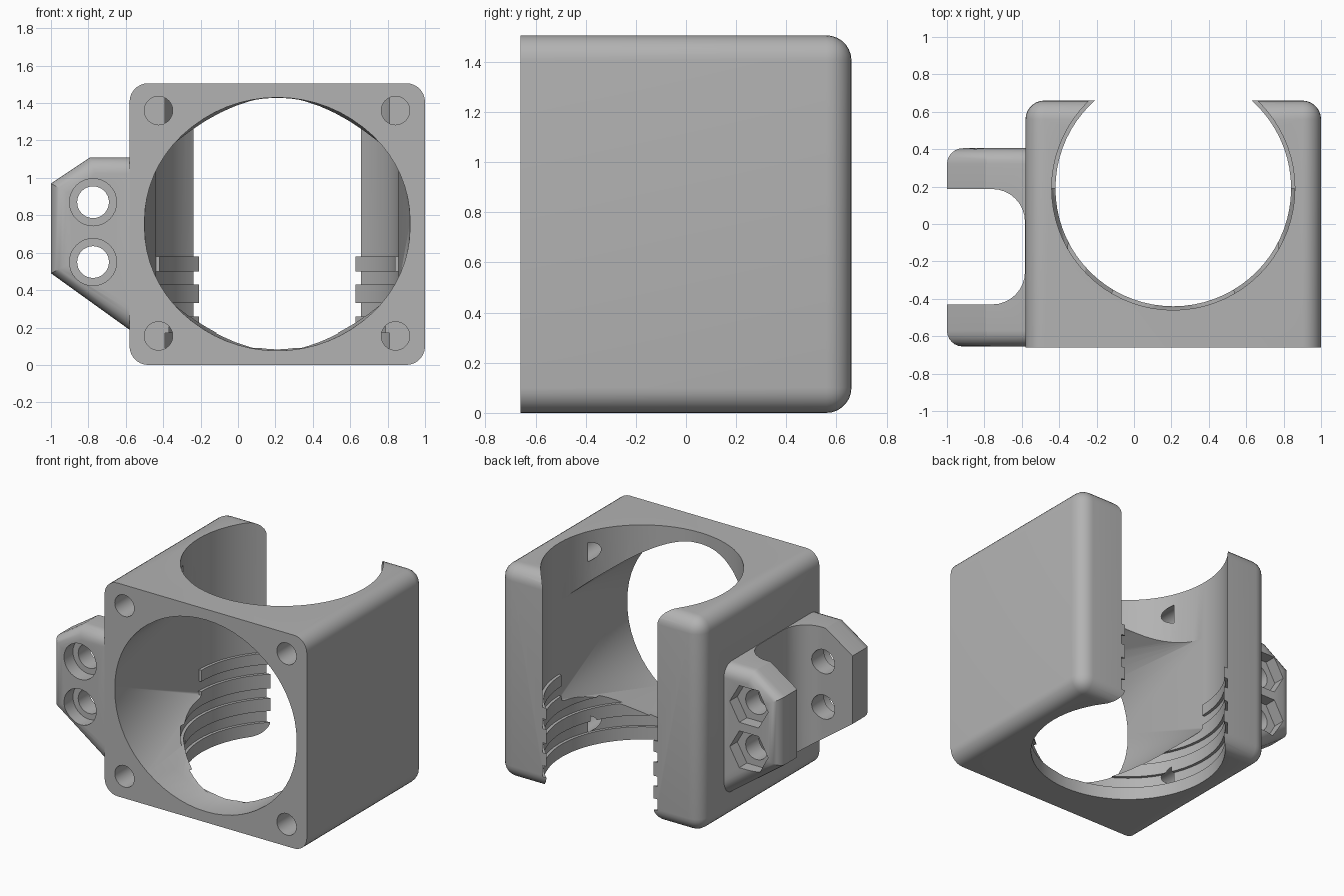
import bpy, bmesh
from math import sin, cos, tau
from mathutils import Vector

cube = bpy.data.objects.get("Cube")
if cube:
    bpy.data.objects.remove(cube, do_unlink=True)

grey = bpy.data.materials.new("plain grey")
grey.use_nodes = True
grey.diffuse_color = (0.45, 0.45, 0.45, 1)
grey.node_tree.nodes["Principled BSDF"].inputs["Base Color"].default_value = (0.45, 0.45, 0.45, 1)

MID_X, MID_Z, BORE_Y = 0.21, 0.753, 0.19
FRONT, BACK = -0.66, 0.66


def finish(bm, name):
    bmesh.ops.recalc_face_normals(bm, faces=bm.faces)
    me = bpy.data.meshes.new(name)
    bm.to_mesh(me)
    bm.free()
    me.materials.append(grey)
    ob = bpy.data.objects.new(name, me)
    bpy.context.collection.objects.link(ob)
    return ob


def loft(name, rings):
    """Closed solid through rings of equal length."""
    bm = bmesh.new()
    loops = [[bm.verts.new(p) for p in ring] for ring in rings]
    n = len(loops[0])
    for a, b in zip(loops, loops[1:]):
        for i in range(n):
            j = (i + 1) % n
            bm.faces.new((a[i], a[j], b[j], b[i]))
    bm.faces.new(loops[0])
    bm.faces.new(loops[-1])
    return finish(bm, name)


def ellipse_y(x, z, rx, rz, y, n):
    return [(x + rx * cos(tau * i / n), y, z + rz * sin(tau * i / n)) for i in range(n)]


def drill(name, x, z, r, y0, y1, n=32):
    return loft(name, [ellipse_y(x, z, r, r, y, n) for y in (y0, y1)])


def combine(target, tool, operation="DIFFERENCE"):
    mod = target.modifiers.new("cut", "BOOLEAN")
    mod.operation, mod.object, mod.solver = operation, tool, "EXACT"
    bpy.context.view_layer.objects.active = target
    bpy.ops.object.modifier_apply(modifier=mod.name)
    bpy.data.objects.remove(tool, do_unlink=True)


# Housing block: every edge rounded except those around the flat front
bm = bmesh.new()
bmesh.ops.create_cube(bm, size=1)
for v in bm.verts:
    v.co = Vector((MID_X, 0, MID_Z)) + v.co * Vector((1.58, 1.32, 1.506))
edges = [e for e in bm.edges if max(v.co.y for v in e.verts) > 0]
bmesh.ops.bevel(bm, geom=edges, offset=0.1, segments=7, profile=0.5, affect="EDGES")
housing = finish(bm, "clamp_housing")

# Side lug block: tapered outline with rounded outer rim
outline = [(-0.52, 1.11), (-0.79, 1.11), (-1.0, 0.97), (-1.0, 0.49), (-0.52, 0.145)]
bm = bmesh.new()
near = [bm.verts.new((x, -0.655, z)) for x, z in outline]
far = [bm.verts.new((x, 0.405, z)) for x, z in outline]
bm.faces.new(near)
bm.faces.new(far)
for i in range(5):
    j = (i + 1) % 5
    bm.faces.new((near[i], near[j], far[j], far[i]))
rim = [e for e in bm.edges
       if abs(e.verts[0].co.y - e.verts[1].co.y) < 0.01
       and min(v.co.x for v in e.verts) < -0.6]
bmesh.ops.bevel(bm, geom=rim, offset=0.085, segments=6, profile=0.5, affect="EDGES")
lugs = finish(bm, "side_lugs")

# Slot between the lugs, with filleted inner corners
R, IN_X, Y0, Y1 = 0.175, -0.583, -0.43, 0.187
slot = [(-1.2, Y0), (-1.2, Y1)]
for cy, start in ((Y1 - R, 0.25), (Y0 + R, 0)):
    for i in range(9):
        a = tau * (start - 0.25 * i / 8)
        slot.append((IN_X - R + R * cos(a), cy + R * sin(a)))
combine(lugs, loft("slot", [[(x, y, z) for x, y in slot] for z in (-0.2, 1.4)]))

# Bolt holes with round counterbores in front and hexagonal nut pockets behind
for z in (0.55, 0.87):
    combine(lugs, drill("bolt", -0.775, z, 0.085, -1, 1))
    combine(lugs, drill("counterbore", -0.775, z, 0.126, -1, -0.555))
    combine(lugs, drill("nut", -0.775, z, 0.15, 0.32, 1, n=6))
combine(housing, lugs, "UNION")

# Vertical bore: ribbed in its lower part
WIDE, RIB = 0.65, 0.63
profile = [(-0.1, RIB)]
for low, high in ((0.09, 0.17), (0.26, 0.33), (0.43, 0.5)):
    profile += [(low, RIB), (low, WIDE), (high, WIDE), (high, RIB)]
profile += [(0.58, RIB), (0.58, WIDE), (1.7, WIDE)]
N = 72
combine(housing, loft("vertical_bore", [
    [(MID_X + r * cos(tau * i / N), BORE_Y + r * sin(tau * i / N), z) for i in range(N)]
    for z, r in profile]))

# Front opening: an oval narrowing into the vertical bore
bm = bmesh.new()
for y, rx, rz in ((-0.7, 0.713, 0.677), (FRONT, 0.71, 0.677), (-0.45, 0.694, 0.675)):
    for p in ellipse_y(MID_X, MID_Z, rx, rz, y, 64):
        bm.verts.new(p)
for sx in (-1, 1):
    for sz in (-1, 1):
        bm.verts.new((MID_X + sx * 0.648, BORE_Y, MID_Z + sz * 0.35))
hull = bmesh.ops.convex_hull(bm, input=bm.verts)
loose = {g for g in hull["geom_interior"] if isinstance(g, bmesh.types.BMVert)}
bmesh.ops.delete(bm, geom=list(loose), context="VERTS")
combine(housing, finish(bm, "front_opening"))

# Four corner screw holes that break into the vertical bore
for x in (-0.425, 0.842):
    for z in (0.155, 1.36):
        combine(housing, drill("screw", x, z, 0.076, -1, -0.06))

bpy.ops.object.select_all(action="DESELECT")
housing.select_set(True)
bpy.context.view_layer.objects.active = housing
bpy.ops.object.shade_smooth_by_angle(angle=0.5)
